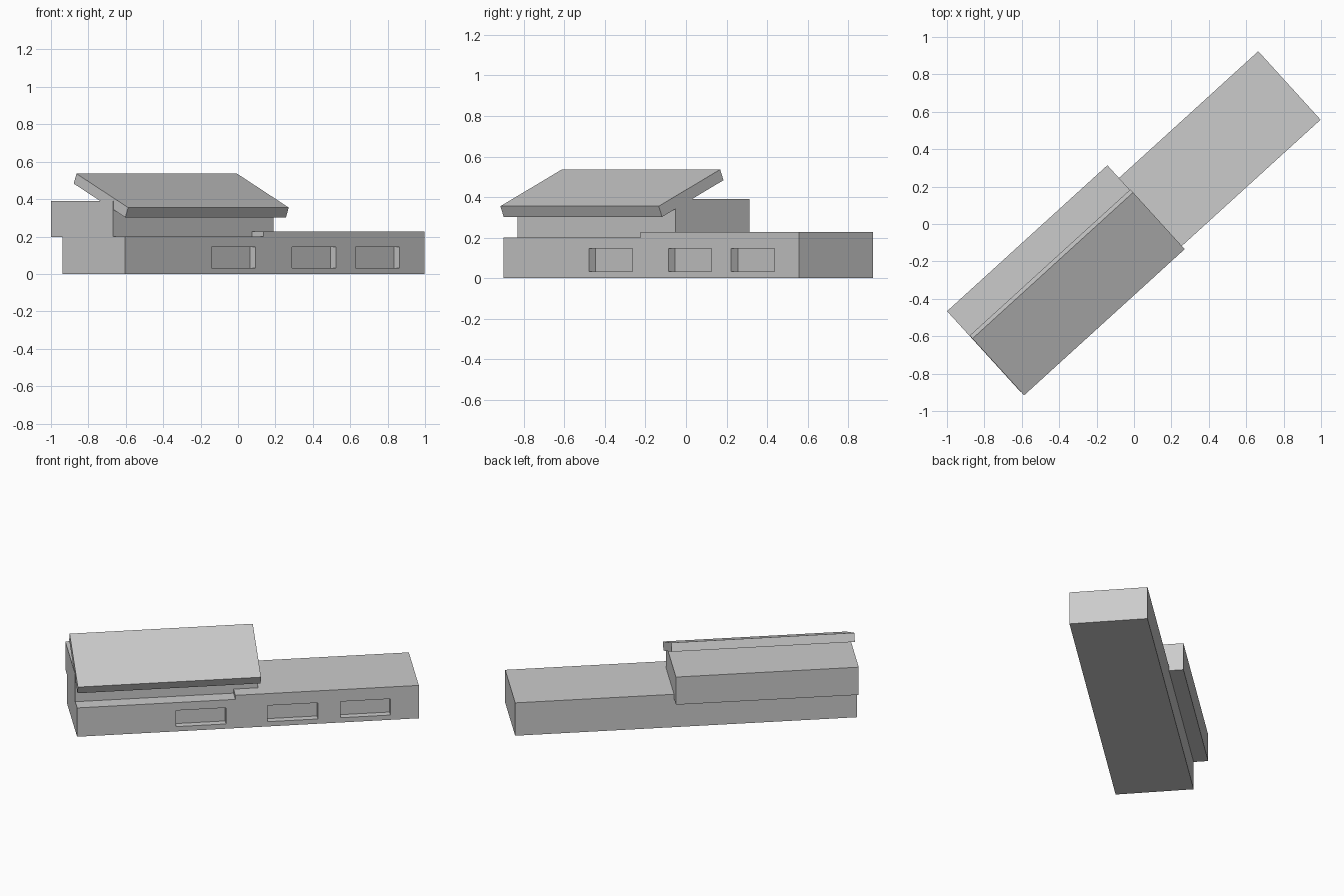
import bpy, bmesh, math

if "Cube" in bpy.data.objects:
    bpy.data.objects.remove(bpy.data.objects["Cube"])

ANGLE = math.radians(42.3)   # the whole building is turned on its plot


def link(name, bm):
    bmesh.ops.recalc_face_normals(bm, faces=bm.faces)
    mesh = bpy.data.meshes.new(name)
    bm.to_mesh(mesh)
    bm.free()
    obj = bpy.data.objects.new(name, mesh)
    obj.rotation_euler.z = ANGLE
    bpy.context.collection.objects.link(obj)
    return obj


def extrude(bm, points, offset):
    """Fill a closed outline and extrude it by offset."""
    face = bm.faces.new([bm.verts.new(p) for p in points])
    new = bmesh.ops.extrude_face_region(bm, geom=[face], use_keep_orig=True)["geom"]
    verts = [g for g in new if isinstance(g, bmesh.types.BMVert)]
    bmesh.ops.translate(bm, verts=verts, vec=offset)


def box(bm, u, v, z):
    extrude(bm, [(u[0], v[0], z[0]), (u[1], v[0], z[0]),
                 (u[1], v[1], z[0]), (u[0], v[1], z[0])], (0, 0, z[1] - z[0]))


L0, L1, LS = -1.053, 1.113, -0.05     # left end, right end, roof step
F, B = -0.259, 0.236                  # front and back walls

# Ground floor: long block with a small step in its flat roof
bm = bmesh.new()
outline = [(L0, 0), (L1, 0), (L1, 0.228), (LS, 0.228), (LS, 0.2), (L0, 0.2)]
extrude(bm, [(u, F, z) for u, z in outline], (0, B - F, 0))
ground_floor = link("ground_floor", bm)

# Window recesses along the front
bm = bmesh.new()
for u in (-0.427, 0.155, 0.615):
    box(bm, (u, u + 0.318), (F - 0.05, F + 0.045), (0.033, 0.145))
cutter = link("window_cutter", bm)
cutter.hide_render = True
cutter.display_type = 'WIRE'
cut = ground_floor.modifiers.new("windows", 'BOOLEAN')
cut.operation = 'DIFFERENCE'
cut.solver = 'EXACT'
cut.object = cutter
cutter.hide_set(True)

# Upper floor, overhanging at the back
bm = bmesh.new()
box(bm, (L0, 0.106), (-0.166, 0.328), (0.198, 0.39))
link("upper_floor", bm)

# Sloping roof slab
bm = bmesh.new()
profile = [(-0.282, 0.355), (-0.26, 0.302), (0.15, 0.483), (0.128, 0.536)]
extrude(bm, [(L0 + 0.002, v, z) for v, z in profile], (1.161, 0, 0))
link("sloping_roof", bm)
